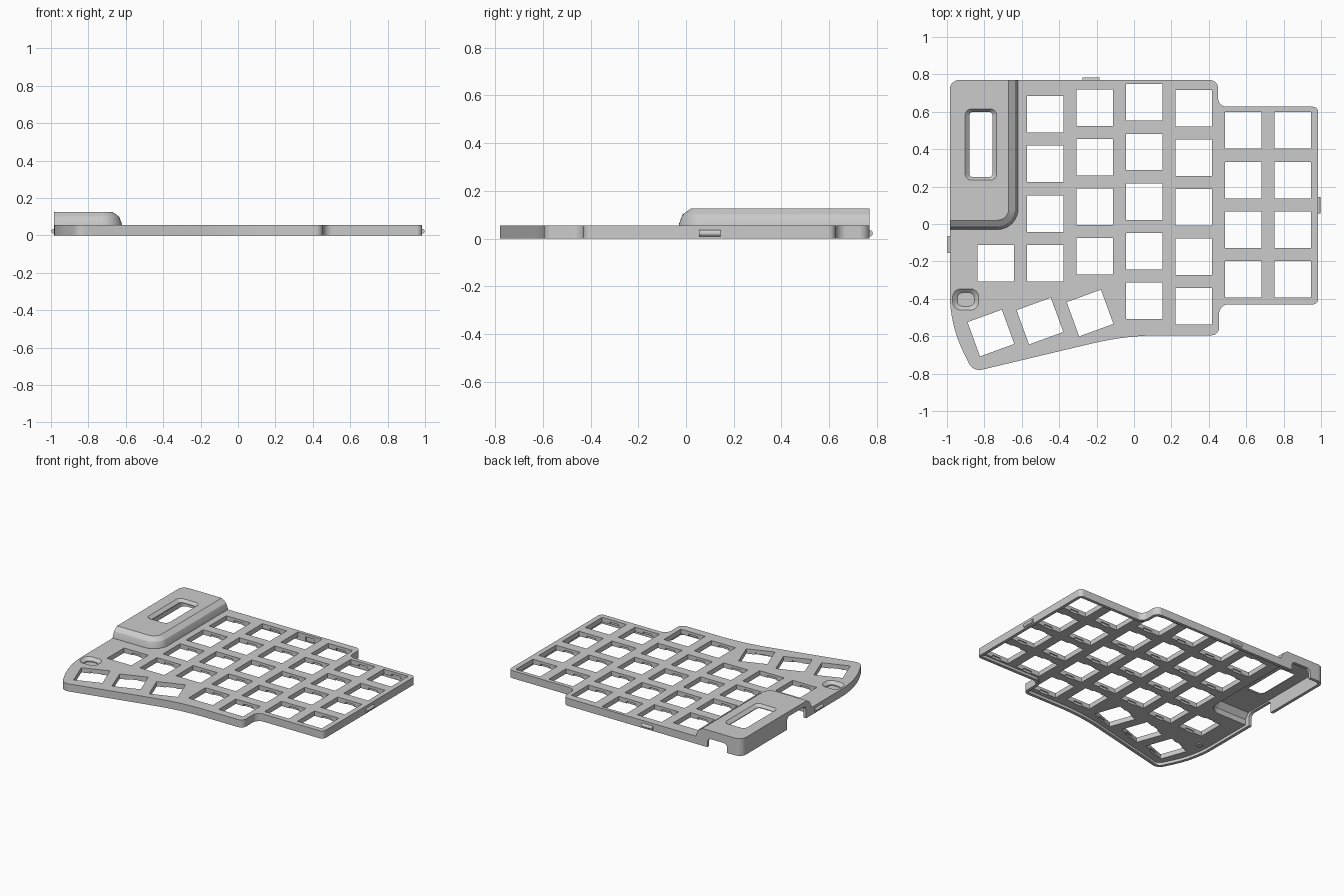
import bpy, bmesh, math
from mathutils import Vector, Matrix

cube = bpy.data.objects.get("Cube")
if cube:
    bpy.data.objects.remove(cube)

grey = bpy.data.materials.new("matte grey")
grey.use_nodes = True
grey.diffuse_color = (0.6, 0.6, 0.6, 1)
grey.node_tree.nodes["Principled BSDF"].inputs["Base Color"].default_value = grey.diffuse_color

TOP = 0.055      # top of the key plate
UNDER = 0.02     # underside of the key plate
RIM = 0.022      # rim thickness
KEY = 0.195      # switch opening


def rounded(corners, steps=8):
    """Closed 2D outline with each (x, y, radius) corner filleted."""
    out = []
    for i, (x, y, r) in enumerate(corners):
        p = Vector((x, y))
        if r == 0:
            out.append(p)
            continue
        u = (Vector(corners[i - 1][:2]) - p).normalized()
        v = (Vector(corners[(i + 1) % len(corners)][:2]) - p).normalized()
        half = math.acos(u.dot(v)) / 2
        c = p + (u + v).normalized() * (r / math.sin(half))
        a = p + u * (r / math.tan(half)) - c
        b = p + v * (r / math.tan(half)) - c
        for k in range(steps + 1):
            out.append(c + a.lerp(b, k / steps).normalized() * r)
    return out


def inset(points, d):
    """Offset a clockwise outline inwards by d."""
    out = []
    for i, p in enumerate(points):
        e = (p - points[i - 1]).normalized()
        f = (points[(i + 1) % len(points)] - p).normalized()
        n, m = Vector((e.y, -e.x)), Vector((f.y, -f.x))
        out.append(p + (n + m) * (d / (1 + n.dot(m))))
    return out


def finish(bm, name):
    bmesh.ops.recalc_face_normals(bm, faces=bm.faces)
    mesh = bpy.data.meshes.new(name)
    bm.to_mesh(mesh)
    bm.free()
    mesh.materials.append(grey)
    ob = bpy.data.objects.new(name, mesh)
    bpy.context.collection.objects.link(ob)
    return ob


def loft(name, rings):
    """Solid skinned through (outline, z) rings."""
    bm = bmesh.new()
    loops = [[bm.verts.new((p.x, p.y, z)) for p in pts] for pts, z in rings]
    for lo, hi in zip(loops, loops[1:]):
        for i in range(len(lo)):
            bm.faces.new((lo[i - 1], lo[i], hi[i], hi[i - 1]))
    bm.faces.new(loops[0])
    bm.faces.new(loops[-1])
    return finish(bm, name)


def boxes(name, places, size, z0, z1):
    """Many boxes at (x, y, degrees) in one mesh."""
    bm = bmesh.new()
    for x, y, turn in places:
        m = (Matrix.Translation((x, y, (z0 + z1) / 2))
             @ Matrix.Rotation(math.radians(turn), 4, 'Z')
             @ Matrix.Diagonal((size[0], size[1], z1 - z0, 1)))
        bmesh.ops.create_cube(bm, size=1, matrix=m)
    return finish(bm, name)


def boolean(target, tool, op='DIFFERENCE'):
    mod = target.modifiers.new("cut", 'BOOLEAN')
    mod.operation, mod.object, mod.solver = op, tool, 'EXACT'
    bpy.context.view_layer.objects.active = target
    bpy.ops.object.modifier_apply(modifier=mod.name)
    bpy.data.objects.remove(tool)


def rect(x0, x1, y0, y1, r):
    return rounded([(x0, y1, r), (x1, y1, r), (x1, y0, r), (x0, y0, r)])


# Case outline, clockwise from the back corner beside the display
outline = rounded([
    (-0.985, 0.77, 0.05), (0.45, 0.77, 0.045), (0.45, 0.627, 0.045),
    (0.985, 0.627, 0.03), (0.985, -0.43, 0.03), (0.455, -0.43, 0.05),
    (0.455, -0.595, 0.04), (-0.04, -0.595, 1.6), (-0.86, -0.79, 0.06),
    (-0.985, -0.54, 0.72)])
case = loft("key_plate_case", [(outline, 0), (outline, TOP)])


# Raised display housing, sloped towards the keys and the front
def housing(d, wall=0):
    left, back = -0.985 + wall, 0.77 - wall
    right, front = -0.62 - d - wall, -0.03 + d + wall
    return rounded([(left, back, 0.05 - wall), (right, back, 0),
                    (right, front, 0.11 - d - wall), (left, front, 0)])


boolean(case, loft("housing", [(housing(0), 0.03), (housing(0), 0.06),
                               (housing(0.015), 0.1), (housing(0.05), 0.125)]), 'UNION')

# Hollow underside
hollow = inset(outline, RIM)
boolean(case, loft("hollow", [(hollow, -0.02), (hollow, UNDER)]))
boolean(case, loft("housing_hollow", [(housing(0, RIM), -0.03), (housing(0, RIM), 0.06),
                                      (housing(0.03, RIM), 0.1)]))

# Switch openings: staggered columns of (x, back row y, count), plus thumb keys
PITCH = 0.265
columns = [(-0.738, -0.21, 1), (-0.475, 0.586, 4), (-0.21, 0.622, 4), (0.055, 0.65, 5),
           (0.32, 0.62, 5), (0.585, 0.5, 4), (0.85, 0.5, 4)]
keys = [(x, y - PITCH * k, 0) for x, y, n in columns for k in range(n)]
keys += [(-0.765, -0.583, 20), (-0.503, -0.519, 20), (-0.235, -0.476, 20)]
boolean(case, boxes("switch_cutter", keys, (KEY, KEY), -0.03, 0.1))
boolean(case, boxes("clip_cutter", keys, (0.07, KEY + 0.016), 0.005, 0.036))

# Display window with a bevelled edge
window = rect(-0.88, -0.757, 0.25, 0.6, 0.02)
window_top = rect(-0.905, -0.732, 0.233, 0.617, 0.035)
boolean(case, loft("window_cutter", [(window, 0.03), (window, 0.105), (window_top, 0.127)]))

# Reset button dish
dish = rect(-0.945, -0.853, -0.44, -0.367, 0.03)
dish_top = rect(-0.972, -0.828, -0.462, -0.345, 0.045)
boolean(case, loft("dish_cutter", [(dish, 0.028), (dish, 0.035), (dish_top, TOP + 0.002)]))


# Cable openings through the back and outer walls
def arch(name, width, height, matrix):
    profile = rect(-width / 2, width / 2, -0.1, height, min(0.03, height / 2))
    ob = loft(name, [(profile, -0.05), (profile, 0.05)])
    ob.data.transform(matrix @ Matrix.Rotation(math.pi / 2, 4, 'X'))
    return ob


boolean(case, arch("usb_cutter", 0.16, 0.065, Matrix.Translation((-0.79, 0.78, 0))))
boolean(case, arch("jack_cutter", 0.22, 0.09, Matrix.Translation((-0.99, 0.14, 0))
                   @ Matrix.Rotation(math.pi / 2, 4, 'Z')))

# Snap ridges on three sides
for name, x, y, axis in [("right_snap", -0.985, -0.11, 'X'), ("left_snap", 0.985, 0.1, 'X'),
                         ("back_snap", -0.23, 0.77, 'Y')]:
    bm = bmesh.new()
    bmesh.ops.create_cone(bm, cap_ends=True, segments=16, radius1=0.013, radius2=0.013, depth=0.09,
                          matrix=Matrix.Translation((x, y, 0.022))
                          @ Matrix.Rotation(math.pi / 2, 4, axis))
    finish(bm, name)

# Plunger under the reset dish
boss = rect(-0.92, -0.878, -0.425, -0.383, 0.015)
loft("reset_plunger", [(boss, 0.012), (boss, 0.024)])

# Smooth the fillets, keep the hard edges
bpy.ops.object.select_all(action='DESELECT')
case.select_set(True)
bpy.context.view_layer.objects.active = case
bpy.ops.object.shade_smooth_by_angle(angle=math.radians(25))
